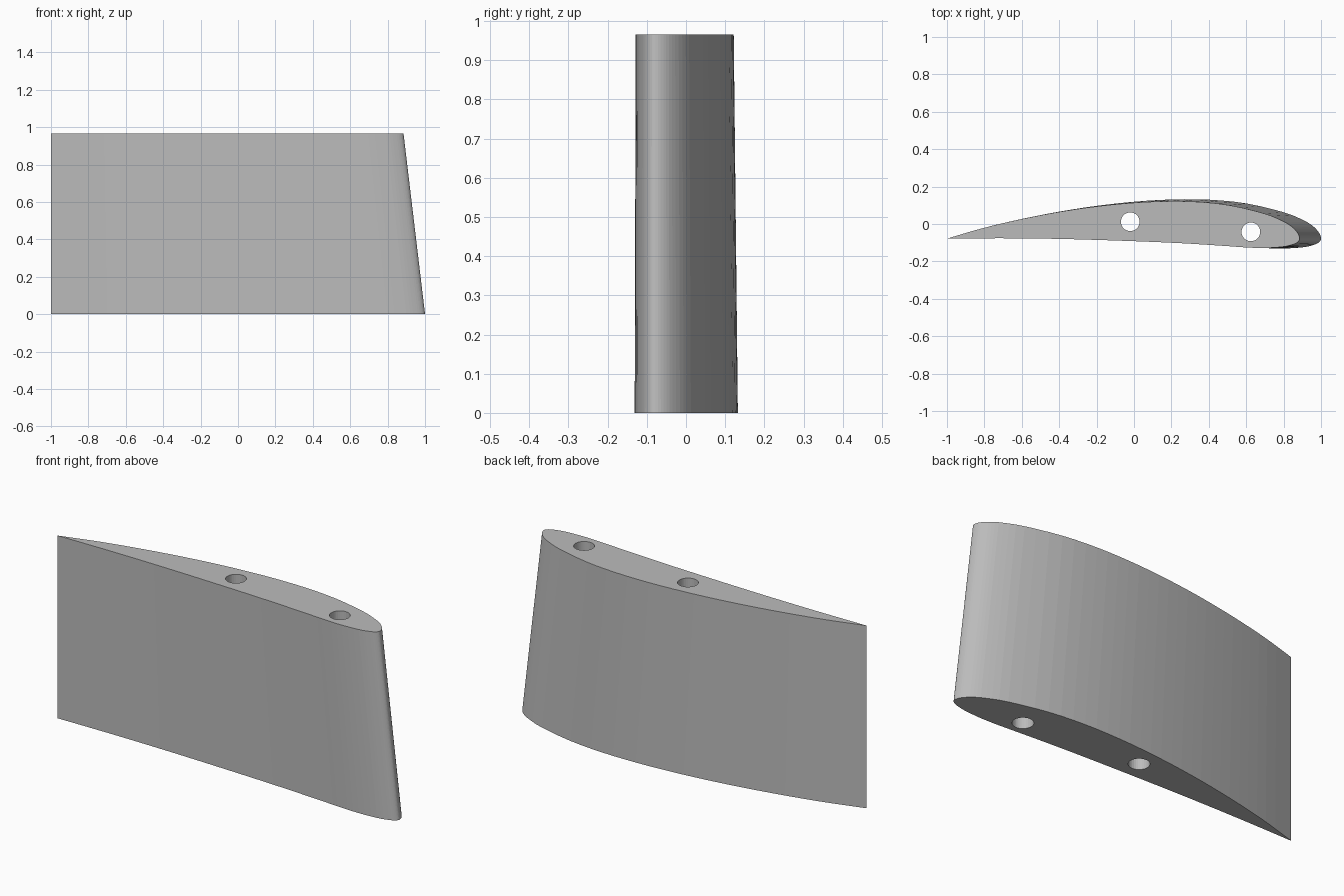
import bpy
import bmesh
from mathutils import Vector

cube = bpy.data.objects.get("Cube")
if cube:
    bpy.data.objects.remove(cube, do_unlink=True)

HEIGHT = 0.965
TAIL = Vector((-1.0, -0.078))
CHORD = 2.0

# Aerofoil section: (distance behind nose, offset), both in percent of chord
UPPER = [(90, 2.9), (80, 5.25), (70, 7.2), (60, 8.75), (50, 9.85), (40, 10.45), (30, 10.4),
         (20, 9.4), (10, 7.05), (5, 5.05), (2.5, 3.6), (1, 2.2), (0.25, 1.05)]
LOWER = [(0.25, -0.7), (1, -1.3), (2.5, -1.85), (5, -2.35), (10, -2.65), (15, -2.5),
         (20, -2.15), (30, -1.5), (40, -1.0), (55, -0.45), (70, -0.05), (85, 0.1)]


def smooth_points(keys, steps=3):
    """Catmull-Rom curve through the key points, open at the sharp tail."""
    ext = [keys[0]] + keys + [keys[-1]]
    out = []
    for a, b, c, d in zip(ext, ext[1:], ext[2:], ext[3:]):
        for i in range(steps):
            t = i / steps
            out.append(0.5 * (2 * b + (c - a) * t + (2 * a - 5 * b + 4 * c - d) * t ** 2
                              + (3 * b - a - 3 * c + d) * t ** 3))
    return out


# Section measured from the tail so that it tapers towards the fixed tail edge
keys = [Vector(((100 - p) / 100, q / 100)) * CHORD
        for p, q in [(100, 0)] + UPPER + [(0, 0)] + LOWER + [(100, 0)]]
section = smooth_points(keys)

grey = bpy.data.materials.new("light_grey")
grey.use_nodes = True
colour = (0.5, 0.5, 0.5, 1.0)
grey.diffuse_color = colour
grey.node_tree.nodes["Principled BSDF"].inputs["Base Color"].default_value = colour


def add_object(name, bm):
    bmesh.ops.recalc_face_normals(bm, faces=bm.faces)
    mesh = bpy.data.meshes.new(name)
    bm.to_mesh(mesh)
    bm.free()
    mesh.materials.append(grey)
    obj = bpy.data.objects.new(name, mesh)
    bpy.context.collection.objects.link(obj)
    return obj


# Wing: full chord at the base, slightly shorter at the top
bm = bmesh.new()
rings = []
for z, sx, sy in ((0, 1, 1), (HEIGHT, 0.9425, 0.95)):
    rings.append([bm.verts.new((TAIL.x + p.x * sx, TAIL.y + p.y * sy, z)) for p in section])
base, top = rings
n = len(section)
for i in range(n):
    j = (i + 1) % n
    bm.faces.new((base[i], base[j], top[j], top[i]))
bm.faces.new(base[::-1])
bm.faces.new(top)
wing = add_object("wing_section", bm)

# Round spar holes cut straight through
for name, x, y in (("middle_spar_cutter", -0.02, 0.012), ("nose_spar_cutter", 0.625, -0.042)):
    bm = bmesh.new()
    bmesh.ops.create_cone(bm, cap_ends=True, segments=32, radius1=0.05, radius2=0.05,
                          depth=HEIGHT * 1.2)
    bmesh.ops.translate(bm, verts=bm.verts, vec=(x, y, HEIGHT / 2))
    cutter = add_object(name, bm)
    cutter.hide_render = True
    cutter.hide_viewport = True
    cut = wing.modifiers.new(name, 'BOOLEAN')
    cut.operation = 'DIFFERENCE'
    cut.solver = 'EXACT'
    cut.object = cutter
